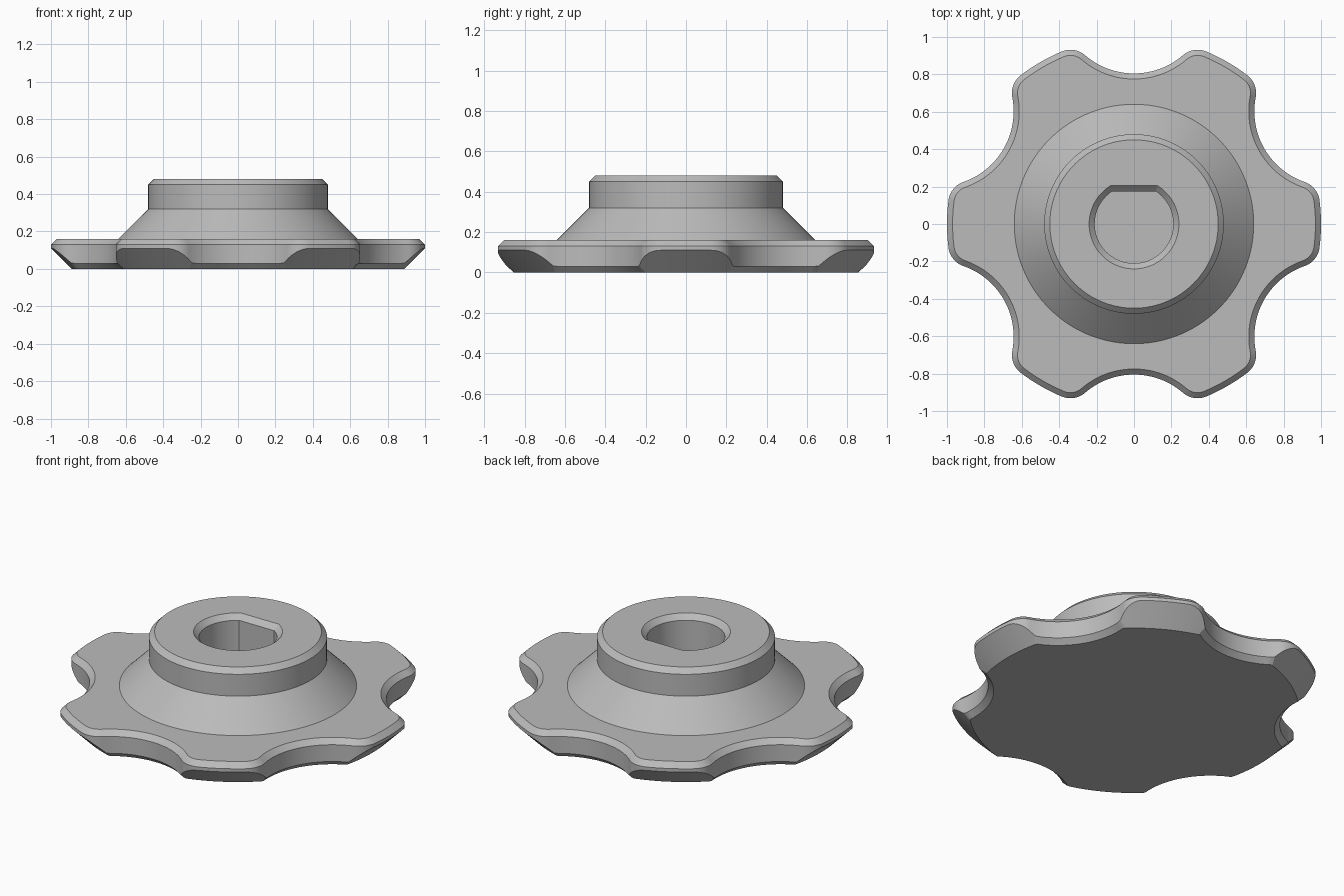
import bpy
import bmesh
from math import sin, cos, asin, atan2, sqrt, pi, radians
from mathutils import Vector, Matrix

cube = bpy.data.objects.get("Cube")
if cube:
    bpy.data.objects.remove(cube, do_unlink=True)

grey = bpy.data.materials.new("plain grey")
grey.use_nodes = True
grey.diffuse_color = (0.5, 0.5, 0.5, 1)
grey.node_tree.nodes["Principled BSDF"].inputs["Base Color"].default_value = (0.5, 0.5, 0.5, 1)

CHAMFER = 0.03


def loft(name, rings, closed_loop=False):
    """Skin equal-length rings; cap the ends unless the rings form a loop."""
    bm = bmesh.new()
    loops = [[bm.verts.new(p) for p in ring] for ring in rings]
    pairs = list(zip(loops, loops[1:]))
    if closed_loop:
        pairs.append((loops[-1], loops[0]))
    else:
        bm.faces.new(loops[0])
        bm.faces.new(loops[-1])
    for low, high in pairs:
        for i in range(len(low)):
            bm.faces.new((low[i - 1], low[i], high[i], high[i - 1]))
    bmesh.ops.recalc_face_normals(bm, faces=bm.faces)
    mesh = bpy.data.meshes.new(name)
    bm.to_mesh(mesh)
    bm.free()
    mesh.materials.append(grey)
    obj = bpy.data.objects.new(name, mesh)
    bpy.context.collection.objects.link(obj)
    bpy.ops.object.select_all(action="DESELECT")
    obj.select_set(True)
    bpy.context.view_layer.objects.active = obj
    bpy.ops.object.shade_smooth_by_angle(angle=radians(20))
    return obj


def arc(centre, radius, start, end, steps):
    """Arc points without the end point."""
    angles = [start + (end - start) * i / steps for i in range(steps)]
    return [Vector((centre[0] + radius * cos(a), centre[1] + radius * sin(a))) for a in angles]


# Six-lobed outline: outer arc, fillet, finger notch, fillet
FILLET, NOTCH, NOTCH_FLOOR = 0.12, 0.4, 0.805
notch_y = NOTCH_FLOOR + NOTCH
core = 1 - FILLET
fillet_y = (core ** 2 + notch_y ** 2 - (FILLET + NOTCH) ** 2) / (2 * notch_y)
fillet_x = sqrt(core ** 2 - fillet_y ** 2)


def outline(inset):
    lobe = atan2(fillet_y, fillet_x)
    meet = atan2(notch_y - fillet_y, -fillet_x)
    sector = arc((0, 0), 1 - inset, 2 * pi / 3 - lobe, lobe, 8)
    sector += arc((fillet_x, fillet_y), FILLET - inset, lobe, meet, 14)
    sector += arc((0, notch_y), NOTCH + inset, meet - pi, -meet, 28)
    sector += arc((-fillet_x, fillet_y), FILLET - inset, pi - meet, pi - lobe, 14)
    return [Matrix.Rotation(k * pi / 3, 2) @ p for k in range(6) for p in sector]


# Grip flange: chamfered edges, with lobe undersides trimmed by a cone
BASE_RADIUS = 0.89
edge, inner = outline(0), outline(CHAMFER)
bottom = [p * min(1, BASE_RADIUS / p.length) for p in inner]
loft("grip_flange", [
    [(p.x, p.y, 0) for p in bottom],
    [(p.x, p.y, max(CHAMFER, p.length - BASE_RADIUS)) for p in edge],
    [(p.x, p.y, 0.13) for p in edge],
    [(p.x, p.y, 0.16) for p in inner],
])


# Hub: flared collar around a D-shaped shaft socket
def ring(radius, z, flat=None):
    corner = asin(flat / radius) if flat else radians(58)
    pts = arc((0, 0), radius, pi - corner, 2 * pi + corner, 100)
    if flat:
        half = radius * cos(corner)
        pts += [Vector((half - 2 * half * i / 20, flat)) for i in range(20)]
    else:
        pts += arc((0, 0), radius, corner, pi - corner, 20)
    return [(p.x, p.y, z) for p in pts]


loft("hub", [
    ring(0.64, 0.15),
    ring(0.64, 0.16),
    ring(0.48, 0.32),
    ring(0.48, 0.45),
    ring(0.45, 0.48),
    ring(0.24, 0.48, 0.205),
    ring(0.21, 0.45, 0.175),
    ring(0.21, 0.15, 0.175),
], closed_loop=True)
